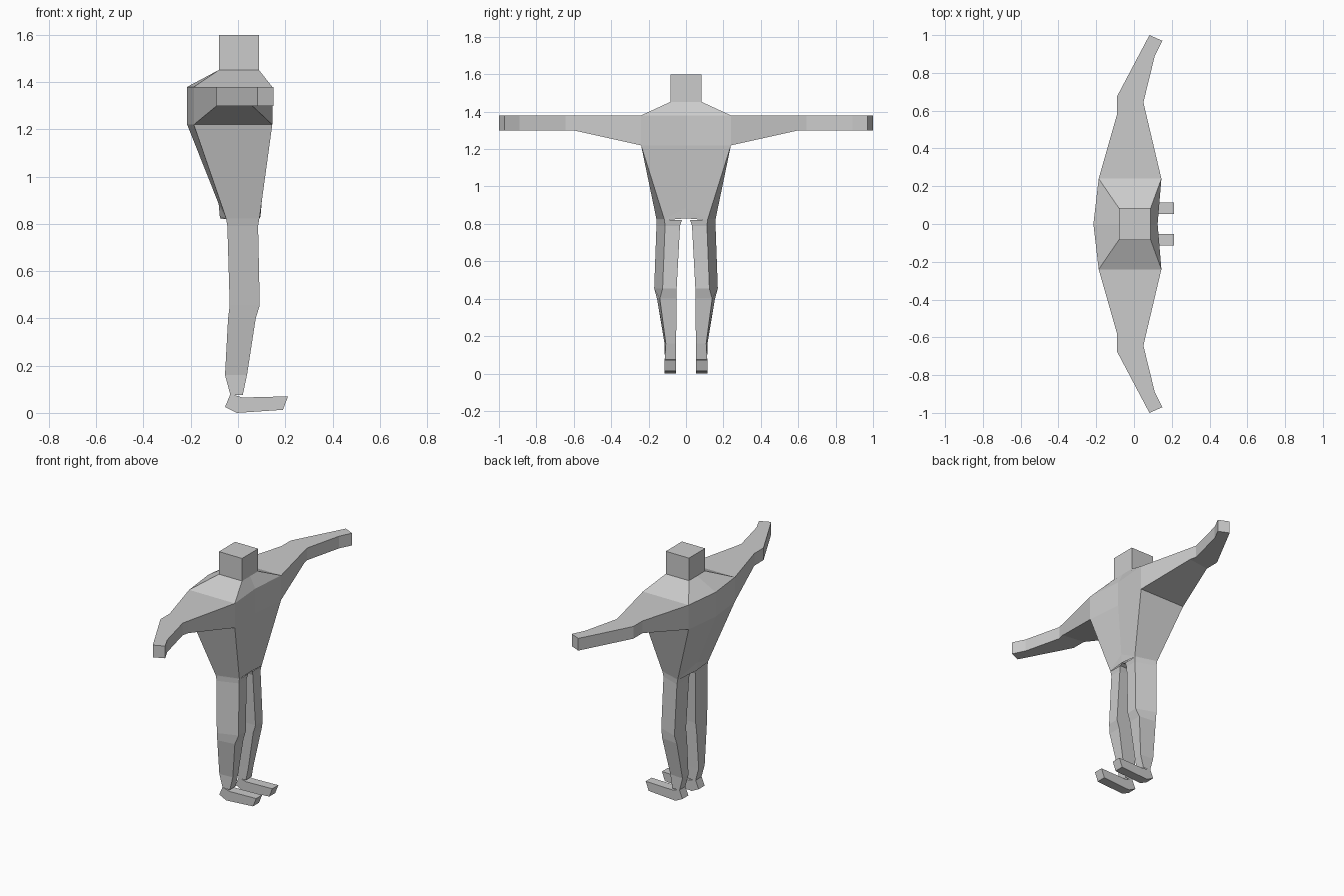
import bpy, bmesh

if "Cube" in bpy.data.objects:
    bpy.data.objects.remove(bpy.data.objects["Cube"])


def loft(name, rings, closed=True, cap=False, skip=()):
    """Bridge matching rings of points, then mirror the half across y = 0."""
    bm = bmesh.new()
    vs = [[bm.verts.new(p) for p in ring] for ring in rings]
    n = len(rings[0])
    for i in range(len(vs) - 1):
        for j in range(n if closed else n - 1):
            if (i, j) not in skip:
                k = (j + 1) % n
                bm.faces.new((vs[i][j], vs[i][k], vs[i + 1][k], vs[i + 1][j]))
    if cap:
        bm.faces.new(vs[-1])
    bmesh.ops.recalc_face_normals(bm, faces=bm.faces)
    me = bpy.data.meshes.new(name)
    bm.to_mesh(me)
    bm.free()
    ob = bpy.data.objects.new(name, me)
    bpy.context.collection.objects.link(ob)
    mod = ob.modifiers.new("Mirror", 'MIRROR')
    mod.use_axis = (False, True, False)
    mod.use_clip = True
    return ob


def trunk(z, zc, back_mid, back, y_back, front, y_front, front_mid):
    """Half ring: back centre, back corner, front corner, front centre."""
    return [(back_mid, 0, zc), (back, y_back, z),
            (front, y_front, z), (front_mid, 0, zc)]


# Torso, left open on its side where the arm joins
loft("torso", [
    trunk(.82, .83, -.077, -.05, .158, .09, .115, .095),
    trunk(.825, .885, -.082, -.051, .158, .091, .116, .10),
    trunk(1.22, 1.22, -.215, -.187, .24, .145, .24, .125),
    trunk(1.38, 1.38, -.215, -.187, .24, .145, .24, .125),
    trunk(1.452, 1.452, -.08, -.08, .084, .088, .084, .088),
], closed=False, skip={(2, 1)})

# Crotch strip between the legs
loft("crotch", [[(-.077, 0, .83), (.095, 0, .83)],
                [(-.073, .022, .82), (.09, .022, .82)]], closed=False)

# Head
loft("head", [trunk(z, z, -.08, -.08, .084, .088, .084, .088)
              for z in (1.452, 1.6)], closed=False, cap=True)

# Arms: back x, y / front x, y / bottom z
arm = [(-.187, .24, .145, .24, 1.22), (-.09, .58, .06, .60, 1.30),
       (-.09, .675, .05, .645, 1.30), (.05, .94, .11, .89, 1.30),
       (.082, 1.0, .15, .97, 1.30)]
loft("arms", [[(xb, yb, zb), (xf, yf, zb), (xf, yf, 1.38), (xb, yb, 1.38)]
              for xb, yb, xf, yf, zb in arm], cap=True)

# Legs: z / back x, inner y, outer y / front x, inner y, outer y
leg = [(.82, -.05, .022, .158, .09, .022, .115),
       (.79, -.045, .032, .158, .085, .032, .112),
       (.455, -.035, .05, .17, .092, .05, .125),
       (.40, -.042, .05, .155, .075, .05, .14),
       (.16, -.055, .053, .115, .038, .053, .108),
       (.075, -.032, .053, .113, .02, .053, .113)]
loft("legs", [[(xb, ib, z), (xb, ob, z), (xf, of, z), (xf, i_f, z)]
              for z, xb, ib, ob, xf, i_f, of in leg])

# Feet: side profile swept from the inner to the outer side
profile = [(-.032, .08), (-.055, .025), (-.005, 0), (.19, .013),
           (.212, .07), (.02, .065)]
foot = loft("feet", [[(x, y, z) for x, z in profile] for y in (.053, .115)], cap=True)
bm = bmesh.new()
bm.from_mesh(foot.data)
bmesh.ops.holes_fill(bm, edges=bm.edges)
bmesh.ops.recalc_face_normals(bm, faces=bm.faces)
bm.to_mesh(foot.data)
bm.free()
